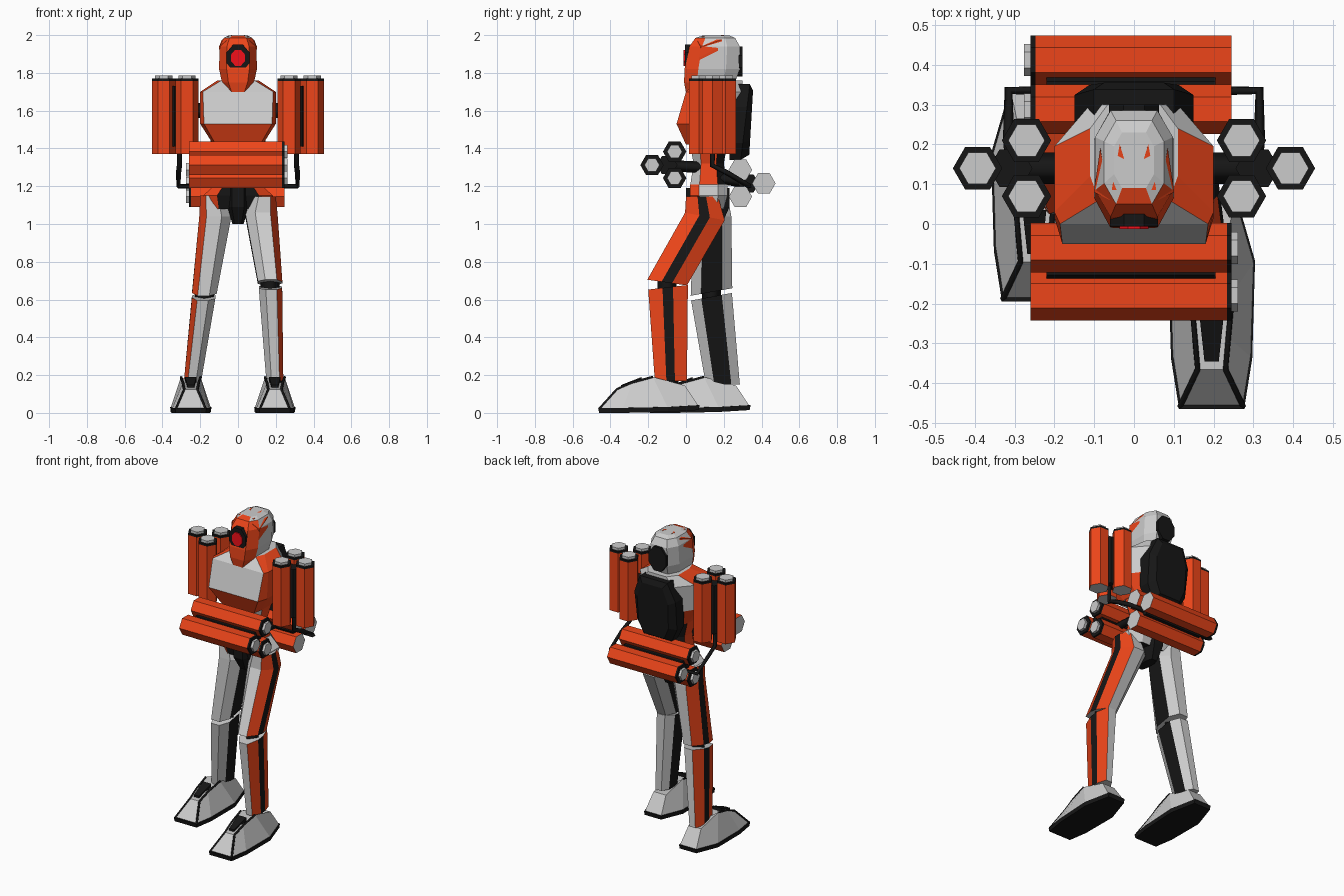
import bpy, bmesh, math

if "Cube" in bpy.data.objects:
    bpy.data.objects.remove(bpy.data.objects["Cube"])

COL = {"G": (.8, .8, .8, 1), "O": (.85, .06, .01, 1), "K": (.008, .008, .008, 1), "R": (.9, .005, .01, 1)}
NAMES = {"G": "grey", "O": "orange", "K": "black", "R": "red"}
MATS = {}
for key, rgba in COL.items():
    MATS[key] = bpy.data.materials.new(NAMES[key])
    MATS[key].diffuse_color = rgba


def loft(name, rings, cols, caps="GG"):
    """Skin a list of point rings; cols holds one colour string per band, one letter per side."""
    bm = bmesh.new()
    vs = [[bm.verts.new(p) for p in ring] for ring in rings]
    n = len(rings[0])
    if isinstance(cols, str):
        cols = [cols] * (len(rings) - 1)
    keys = "GOKR"
    for a, b, c in zip(vs, vs[1:], cols):
        c = c * n if len(c) == 1 else c
        for i in range(n):
            j = (i + 1) % n
            bm.faces.new((a[i], a[j], b[j], b[i])).material_index = keys.index(c[i])
    for ring, c in zip((vs[0], vs[-1]), caps):
        bm.faces.new(ring).material_index = keys.index(c)
    bmesh.ops.recalc_face_normals(bm, faces=bm.faces)
    me = bpy.data.meshes.new(name)
    bm.to_mesh(me)
    bm.free()
    for k in keys:
        me.materials.append(MATS[k])
    ob = bpy.data.objects.new(name, me)
    bpy.context.collection.objects.link(ob)
    return ob


def octo(z, hx, y0, y1, fw=.6, bw=.6, c=.25, cb=.25):
    """Eight-sided level section: sides run front, front-right, right, back-right, back ..."""
    d = y1 - y0
    half = [(hx * fw, y0), (hx, y0 + c * d), (hx, y1 - cb * d), (hx * bw, y1)]
    return [(-half[0][0], y0, z)] + [(x, y, z) for x, y in half] + [(-x, y, z) for x, y in half[:0:-1]]


def prism(name, c, axis, a, b, r, n=6, cols="O", caps="GG", squash=1, turn=0):
    """Regular prism from a to b along an axis, centred at c in the other two."""
    def ring(t):
        out = []
        for k in range(n):
            w = turn + 2 * math.pi * k / n
            p = [c[0] + r * squash * math.cos(w), c[1] + r * math.sin(w)]
            p.insert("XYZ".index(axis), t)
            out.append(p)
        return out
    return loft(name, [ring(a), ring(b)], cols, caps)


def rod(name, pts, r=.014):
    cu = bpy.data.curves.new(name, "CURVE")
    cu.dimensions = "3D"
    cu.bevel_depth, cu.bevel_resolution, cu.use_fill_caps = r, 0, True
    sp = cu.splines.new("POLY")
    sp.points.add(len(pts) - 1)
    for p, q in zip(sp.points, pts):
        p.co = (*q, 1)
    cu.materials.append(MATS["K"])
    ob = bpy.data.objects.new(name, cu)
    bpy.context.collection.objects.link(ob)


def cluster(name, centres, axis, a, b, core):
    """Three six-sided tubes; the b end carries black rims and grey caps."""
    s = 1 if b > a else -1
    for i, c in enumerate(centres):
        prism(f"{name}_tube_{i}", c, axis, a, b - .012 * s, .062)
        prism(f"{name}_rim_{i}", c, axis, b - .012 * s, b, .062, cols="K", caps="KK")
        prism(f"{name}_cap_{i}", c, axis, b, b + .016 * s, .046 if axis == "Z" else .04, cols="G")
    prism(name + "_core", core, axis, a + .04 * s, b - .04 * s, .055, cols="K", caps="KK")


# Tube clusters: one upright at each shoulder, one across the front, one across the back
for s, side in ((1, "right"), (-1, "left")):
    cluster(side + "_shoulder_pack", [(s * .27, .21), (s * .27, .07), (s * .393, .14)],
            "Z", 1.37, 1.77, (s * .31, .14))
    rod(side + "_pack_bracket", [(s * .31, .14, 1.45), (s * .31, .14, 1.31), (s * .315, .22, 1.27),
                                 (s * .315, .335, 1.2), (s * .2, .335, 1.2)])
    rod(side + "_shoulder_joint", [(s * .12, .14, 1.6), (s * .32, .14, 1.6)], .04)
    rod(side + "_front_link", [(s * .08, .08, 1.3), (s * .08, -.11, 1.31)], .03)
    rod(side + "_rear_link", [(s * .07, .14, 1.25), (s * .07, .34, 1.215)], .03)
cluster("front_pack", [(-.06, 1.383), (-.06, 1.243), (-.18, 1.312)], "X", -.26, .245, (-.10, 1.312))
cluster("rear_pack", [(.288, 1.287), (.288, 1.145), (.412, 1.215)], "X", .245, -.26, (.33, 1.215))

# Torso, waist and hips
loft("chest", [octo(1.42, .13, 0, .23, .9), octo(1.53, .2, -.05, .28, .9, .6, .2, .35),
               octo(1.70, .2, 0, .3, .93, .55, .1, .35), octo(1.76, .11, .06, .3, .8, .6)],
     ["OOOOGOOO", "GOOGKGOO", "GOOGGGOO"])
loft("waist", [octo(1.19, .12, .02, .22), octo(1.32, .1, .04, .2), octo(1.43, .13, .02, .22)], "KGOKKKOG")
loft("hips", [octo(1.08, .17, .04, .2), octo(1.15, .185, .02, .22), octo(1.21, .12, .02, .22)],
     ["KOGGGGGO", "KOGGGGGO"], "KG")
loft("crotch", [octo(1.0, .03, .05, .19), octo(1.09, .055, .0, .23), octo(1.19, .055, .0, .23)], "K", "KK")

# Back plate: eight-sided slab leaning with the spine
slab = [(-.1, 1.34), (.1, 1.34), (.145, 1.43), (.15, 1.62), (.1, 1.74), (-.1, 1.74), (-.15, 1.62), (-.145, 1.43)]
loft("back_plate", [[(x, .23, z) for x, z in slab],
                    [(x, .29 + .12 * (z - 1.34), z) for x, z in slab],
                    [(x * .75, .335 + .05 * (z - 1.34), 1.52 + (z - 1.52) * .85) for x, z in slab]],
     "K", "KK")

# Neck and head
prism("neck", (0, .15), "Z", 1.68, 1.8, .08, 8, "K")
loft("head", [octo(1.695, .055, .0, .2), octo(1.75, .085, -.01, .26), octo(1.82, .1, -.008, .285, .6),
              octo(1.94, .098, .018, .285, .6), octo(1.985, .075, .05, .26), octo(1.998, .05, .09, .23)],
     ["OOGGGGGO"] * 3 + ["OOGGGGGO", "OGGGGGGG"])
for s in (1, -1):
    for i, tri in enumerate(([(.0, .088, 1.992), (.055, .085, 1.99), (.035, .2, 1.998)],
                             [(.06, .06, 1.97), (.1, .08, 1.935), (.084, .19, 1.975)],
                             [(.1, .08, 1.94), (.1, .07, 1.88), (.1, .17, 1.93)])):
        loft(f"crown_flash_{i}", [[(s * x, y, z - .012) for x, y, z in tri],
                                  [(s * (x + .001), y, z + .002) for x, y, z in tri]], "O", "OO")
t = math.pi / 8
prism("visor_rim", (0, 1.88), "Y", .05, -.006, .076, 8, "K", "KK", .86, t)
prism("visor_lens", (0, 1.88), "Y", .03, -.012, .046, 8, "R", "RR", .86, t)
prism("head_back_plate", (0, 1.86), "Y", .26, .3, .085, 8, "K", "KK", .8, t)


# Legs: the outer side is orange with a black stripe, the inner side black
def leg_ring(s, x, y, z, hx, hy, tilt=0):
    unit = [(-.4, -1), (.55, -1), (1, -.28), (1, .25), (.55, 1), (-.4, 1), (-1, .5), (-1, -.5)]
    return [(s * (x + u * hx), y + v * hy, z + tilt * v) for u, v in unit]


def leg(side, s, thigh, shin, fx, fy):
    skin = "GOKOGGKG"
    loft(side + "_thigh", [leg_ring(s, *r) for r in thigh], skin)
    loft(side + "_shin", [leg_ring(s, *r) for r in shin], skin)
    knee, ank = thigh[-1], shin[-1]
    rod(side + "_knee_joint", [(s * knee[0], knee[1], knee[2] + .06), (s * knee[0], knee[1], knee[2] - .08)], .05)
    rod(side + "_ankle", [(s * ank[0], ank[1], ank[2] + .05), (s * ank[0], ank[1], .1)], .04)
    # Foot: black sole, grey wedge upper, black edge trim
    low = [(.08, -.265, .02), (.1, -.14, .02), (.107, .1, .025), (.06, .262, .035)]
    top = [(.035, -.17, .125), (.042, -.09, .16), (.052, .02, .19), (.045, .19, .145)]

    def around(half, k=1, dz=0):
        full = [(x, y, z) for x, y, z in half] + [(-x, y, z) for x, y, z in half[::-1]]
        return [(s * fx + k * x, fy + k * y, z + dz) for x, y, z in full]
    loft(side + "_foot", [around(low), around(top)], "G")
    loft(side + "_sole", [around(low, 1, -.02), around(low, 1.02, .006)], "K", "KK")
    for m in (1, -1):
        rod(side + "_foot_trim", [(s * fx + m * x, fy + y, z) for x, y, z in (low[0], top[0], top[1], top[2])], .007)
    loft(side + "_instep", [[(s * fx + m * w, fy + y, z + d) for m, w, y, z in
                             ((-1, .018, -.15, .135), (1, .018, -.15, .135), (1, .03, -.04, .178), (-1, .03, -.04, .178))]
                            for d in (-.01, .012)], "K", "KK")


leg("right", 1,
    [(.135, .085, 1.145, .065, .085), (.125, .1, 1.04, .085, .105, -.02), (.17, -.1, .69, .065, .105, -.015)],
    [(.172, -.095, .665, .062, .105, .012), (.195, -.08, .17, .045, .085)], .195, -.195)
leg("left", -1,
    [(.135, .135, 1.15, .065, .085), (.12, .14, 1.04, .085, .1), (.178, .135, .64, .065, .11, .02)],
    [(.182, .135, .615, .062, .108, .02), (.243, .195, .15, .045, .09)], .25, .075)

for m in bpy.data.materials:
    if m.users and not m.is_grease_pencil:
        m.use_nodes = True
        m.node_tree.nodes["Principled BSDF"].inputs["Base Color"].default_value = m.diffuse_color
